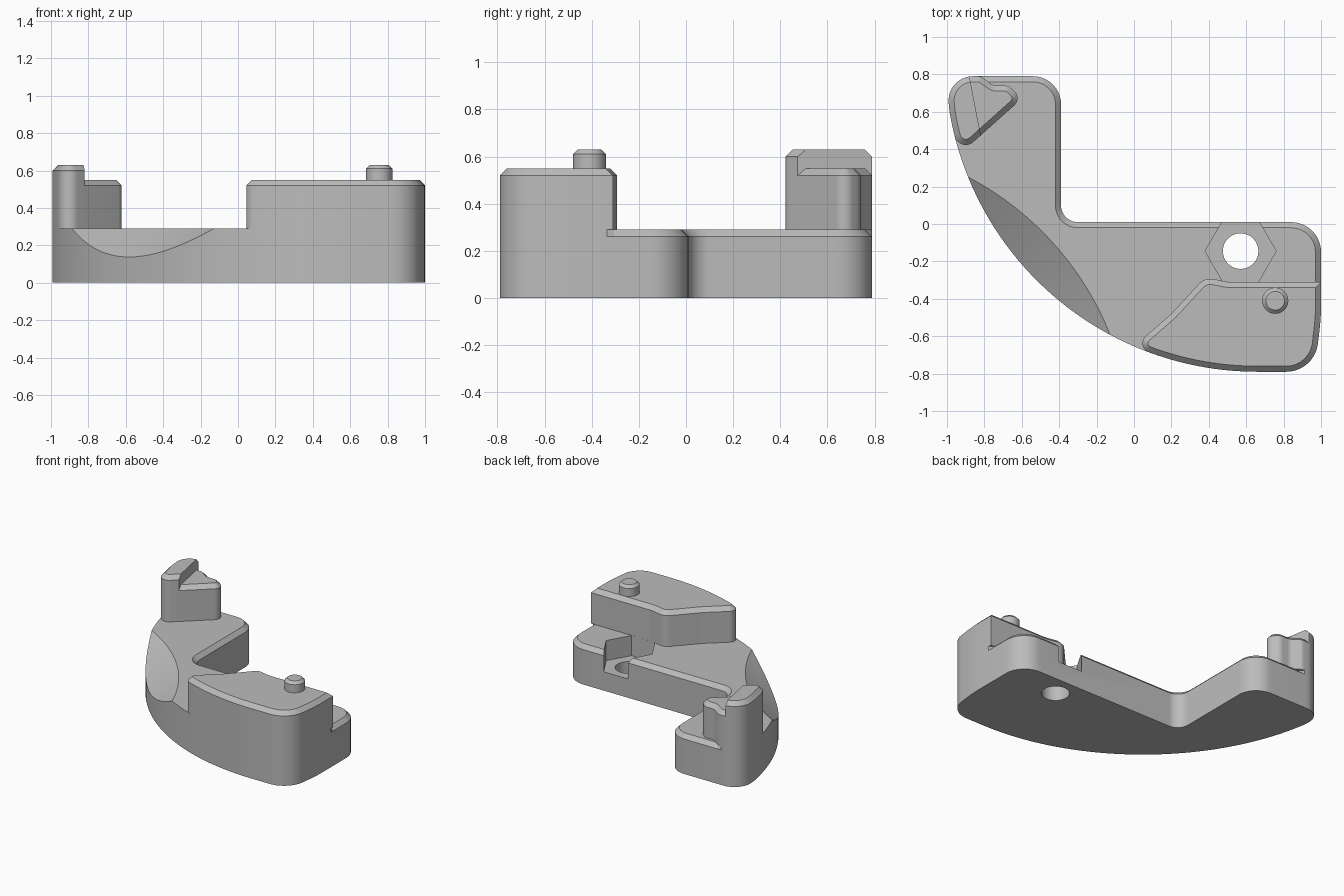
import bpy, bmesh, math
from mathutils import Vector, Matrix

if "Cube" in bpy.data.objects:
    bpy.data.objects.remove(bpy.data.objects["Cube"])

grey = bpy.data.materials.new("mid grey")
grey.diffuse_color = (0.5, 0.5, 0.5, 1)
grey.use_nodes = True
grey.node_tree.nodes["Principled BSDF"].inputs["Base Color"].default_value = grey.diffuse_color

C, R = Vector((0.66, 0.88)), 1.67      # circle of the long outer edge
BASE_Z, CH = 0.29, 0.03                # plate height, chamfer size


def arc(a0, a1, n):
    """Sharp points along the outer edge circle (degrees)."""
    out = []
    for i in range(n + 1):
        a = math.radians(a0 + (a1 - a0) * i / n)
        out.append((C.x + R * math.cos(a), C.y + R * math.sin(a), 0))
    return out


def fillet(corners):
    """Closed outline from (x, y, radius) corners."""
    out, n = [], len(corners)
    for i, (x, y, r) in enumerate(corners):
        p = Vector((x, y))
        if r == 0:
            out.append(p)
            continue
        a = (Vector(corners[i - 1][:2]) - p).normalized()
        b = (Vector(corners[(i + 1) % n][:2]) - p).normalized()
        half = a.angle(b) / 2
        mid = p + (a + b).normalized() * (r / math.sin(half))
        t = r / math.tan(half)
        v0, v1 = p + a * t - mid, p + b * t - mid
        sweep = math.atan2(v0.x * v1.y - v0.y * v1.x, v0.dot(v1))
        steps = max(3, int(abs(sweep) / math.radians(8)))
        for k in range(steps + 1):
            out.append(mid + Matrix.Rotation(sweep * k / steps, 2) @ v0)
    return out


def inset(pts, i, d):
    """Point i of a counter-clockwise outline, moved inwards by d."""
    p, n = pts[i], len(pts)
    e0 = (p - pts[i - 1]).normalized()
    e1 = (pts[(i + 1) % n] - p).normalized()
    n0, n1 = Vector((-e0.y, e0.x)), Vector((-e1.y, e1.x))
    return p + (n0 + n1) * (d / (1 + n0.dot(n1)))


def prism(pts, z0, z1, chamfered=lambda p: True):
    """Extruded outline with a chamfered top rim."""
    bm = bmesh.new()
    n = len(pts)
    top = [inset(pts, i, CH if chamfered(p) else 0) for i, p in enumerate(pts)]
    rings = [[bm.verts.new((p.x, p.y, z)) for p in ring]
             for ring, z in ((pts, z0), (pts, z1 - CH), (top, z1))]
    for lo, hi in zip(rings, rings[1:]):
        for i in range(n):
            j = (i + 1) % n
            bm.faces.new((lo[i], lo[j], hi[j], hi[i]))
    bm.faces.new(rings[0][::-1])
    bm.faces.new(rings[-1])
    return bm


def finish(bm, name):
    bmesh.ops.remove_doubles(bm, verts=bm.verts, dist=1e-5)
    bmesh.ops.recalc_face_normals(bm, faces=bm.faces)
    me = bpy.data.meshes.new(name)
    bm.to_mesh(me)
    bm.free()
    me.materials.append(grey)
    ob = bpy.data.objects.new(name, me)
    bpy.context.collection.objects.link(ob)
    return ob


def select(ob):
    bpy.ops.object.select_all(action='DESELECT')
    ob.select_set(True)
    bpy.context.view_layer.objects.active = ob


def cone(x, y, z0, z1, r0, r1, seg):
    bm = bmesh.new()
    bmesh.ops.create_cone(bm, cap_ends=True, segments=seg, radius1=r0, radius2=r1,
                          depth=z1 - z0,
                          matrix=Matrix.Translation((x, y, (z0 + z1) / 2)))
    return bm


def cut(ob, bm):
    cutter = finish(bm, "cutter")
    cutter.hide_render = True
    select(ob)
    mod = ob.modifiers.new("cut", 'BOOLEAN')
    mod.operation, mod.solver, mod.object = 'DIFFERENCE', 'EXACT', cutter
    bpy.ops.object.modifier_apply(modifier=mod.name)
    bpy.data.objects.remove(cutter)


# L-shaped base plate, chamfered on the straight sides only
right_side = [(0.965, -0.79, 0.17), (1.0, -0.5, 1.0)]
base_outline = fillet(arc(189.65, 270, 60) + right_side + [
    (1.0, -0.335, 0), (1.0, -0.305, 0), (1.0, 0.01, 0.16), (-0.39, 0.01, 0.09),
    (-0.39, 0.79, 0.15), (-0.81, 0.79, 0), (-0.84, 0.79, 0), (-1.005, 0.79, 0.13)])
base = finish(prism(base_outline, 0, BASE_Z,
                    lambda p: p.y > -0.32 and p.x > -0.83 and (p - C).length < 1.6),
              "base_plate")

# sloped scoop in the outer edge, nut pocket and bolt hole
cut(base, cone(-1.643, -1.193, 0.1, 0.4, 1.379, 1.775, 256))
cut(base, cone(0.57, -0.145, -0.1, 0.4, 0.095, 0.095, 48))
pocket = bmesh.new()
hexagon = [(0.57 + 0.19 * math.cos(math.radians(60 * k)),
            -0.145 + 0.19 * math.sin(math.radians(60 * k))) for k in range(6)]
low = pocket.faces.new([pocket.verts.new((x, y, 0.14)) for x, y in hexagon])
ext = bmesh.ops.extrude_face_region(pocket, geom=[low])
for v in ext["geom"]:
    if isinstance(v, bmesh.types.BMVert):
        v.co.z = 0.4
cut(base, pocket)

# tall block at the front right
block_outline = fillet(arc(250.4, 270, 16) + right_side + [
    (1.0, -0.31, 0), (0.5, -0.31, 0.2), (0.38, -0.285, 0.08),
    (0.2, -0.48, 0.3), (0.0, -0.654, 0.05)])
block = finish(prism(block_outline, BASE_Z, 0.55), "tall_block")

# locating pin on the block
pin_bm = cone(0.755, -0.41, 0.54, 0.63, 0.07, 0.07, 40)
rim = [e for e in pin_bm.edges if all(v.co.z > 0.6 for v in e.verts)]
bmesh.ops.bevel(pin_bm, geom=rim, offset=0.02, segments=1, affect='EDGES')
pin = finish(pin_bm, "locating_pin")

# stepped tower at the back left: one outline split into a high and a low half
tower_outline = fillet(arc(189.65, 193.86, 5) + [
    (-0.93, 0.375, 0.06), (-0.6, 0.67, 0.05), (-0.67, 0.74, 0.05),
    (-0.75, 0.74, 0.05), (-0.82, 0.79, 0.04), (-1.005, 0.79, 0.13)])


def tower_half(name, top, high):
    bm = prism(tower_outline, BASE_Z, top)
    res = bmesh.ops.bisect_plane(
        bm, geom=bm.verts[:] + bm.edges[:] + bm.faces[:],
        plane_co=(-0.88, 0.79, 0), plane_no=(0.34, 0.065, 0),
        clear_outer=high, clear_inner=not high)
    edges = [g for g in res["geom_cut"] if isinstance(g, bmesh.types.BMEdge)]
    bmesh.ops.holes_fill(bm, edges=edges, sides=0)
    return finish(bm, name)


tower_high = tower_half("tower_high_step", 0.63, True)
tower_low = tower_half("tower_low_step", 0.55, False)

for ob in (base, block, pin, tower_high, tower_low):
    select(ob)
    bpy.ops.object.shade_smooth_by_angle(angle=math.radians(25))
